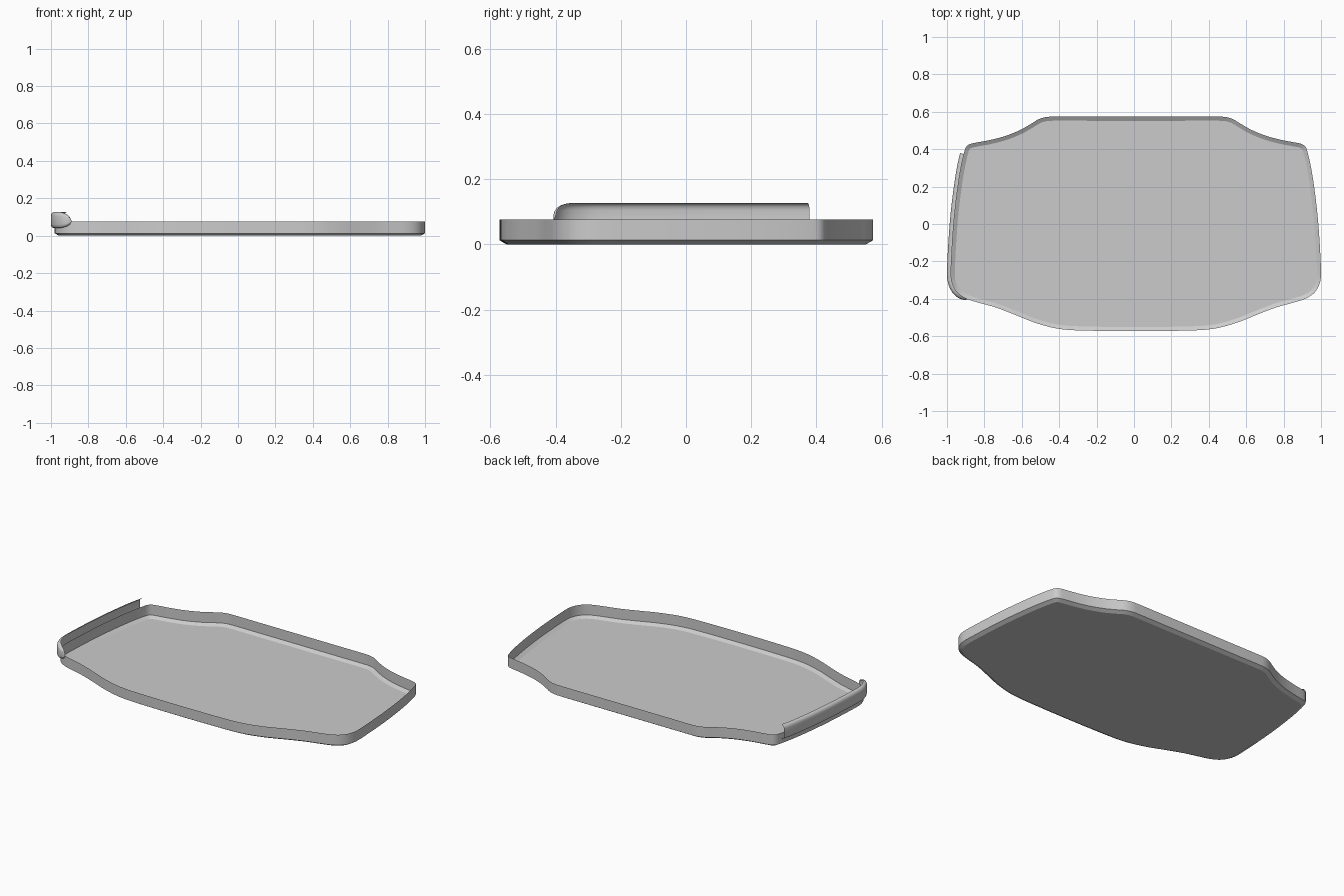
import bpy, bmesh, math
from mathutils import Vector

if "Cube" in bpy.data.objects:
    bpy.data.objects.remove(bpy.data.objects["Cube"])

CX = 0.01  # tray is slightly right of centre because the lip sticks out on the left

# Right half of the outline, back centre to front centre (relative to CX)
HALF = [(0, .574), (.25, .574), (.45, .574), (.485, .571), (.52, .56), (.56, .536), (.62, .502),
        (.70, .47), (.78, .449), (.86, .434), (.888, .427), (.905, .415), (.915, .395),
        (.935, .31), (.953, .2), (.97, .06), (.98, -.06), (.987, -.18), (.99, -.27),
        (.985, -.31), (.968, -.35), (.94, -.38), (.90, -.402), (.85, -.418), (.75, -.446),
        (.65, -.484), (.55, -.524), (.46, -.551), (.40, -.562), (.33, -.568), (.15, -.572), (0, -.573)]


def smooth_path(pts, n=4):
    out = []
    for i in range(len(pts) - 1):
        a, b, c, d = (Vector(pts[max(0, min(len(pts) - 1, i + k))]) for k in (-1, 0, 1, 2))
        L = (c - b).length
        m0 = (c - a) / max((c - b).length + (b - a).length, 1e-6) * L
        m1 = (d - b) / max((d - c).length + L, 1e-6) * L
        for j in range(n):
            t = j / n
            out.append(b * (2*t**3 - 3*t*t + 1) + m0 * (t**3 - 2*t*t + t)
                       + c * (3*t*t - 2*t**3) + m1 * (t**3 - t*t))
    return out + [Vector(pts[-1])]


def normals(path, closed):
    res, n = [], len(path)
    for i in range(n):
        a = path[i - 1] if closed or i else path[i]
        b = path[(i + 1) % n] if closed or i < n - 1 else path[i]
        t = (b - a).normalized()
        res.append(Vector((-t.y, t.x)))  # outward for clockwise paths
    return res


def build(name, rings, closed, cap=False):
    bm = bmesh.new()
    rows = [[bm.verts.new(p) for p in r] for r in rings]
    n = len(rows[0])
    for r0, r1 in zip(rows, rows[1:]):
        for i in range(n if closed else n - 1):
            k = (i + 1) % n
            bm.faces.new((r0[k], r0[i], r1[i], r1[k]))
    if cap:
        bm.faces.new(rows[0])
    mesh = bpy.data.meshes.new(name)
    bm.to_mesh(mesh)
    bm.free()
    ob = bpy.data.objects.new(name, mesh)
    bpy.context.collection.objects.link(ob)
    bpy.ops.object.select_all(action='DESELECT')
    bpy.context.view_layer.objects.active = ob
    ob.select_set(True)
    bpy.ops.object.shade_smooth_by_angle(angle=math.radians(25))
    return ob


# Tray: thin sheet with flat floor, chamfer and upright rim
right = smooth_path(HALF)
left = [Vector((-p.x, p.y)) for p in reversed(right[1:-1])]
loop = [p + Vector((CX, 0)) for p in right + left]
nrm = normals(loop, True)
rings = [[(*(p + d * off), z) for p, d in zip(loop, nrm)]
         for off, z in ((-.022, 0), (0, .013), (0, .077))]
build("tray", rings, True, cap=True)

# Curled lip along the left side, running from the front corner to the back
path = [p for p in loop if p.x < -.88 and -.41 < p.y < .39]
nrm = normals(path, False)
dist = [0]
for a, b in zip(path, path[1:]):
    dist.append(dist[-1] + (b - a).length)
profile = [(0, .040), (.007, .041), (.014, .045), (.018, .051), (.020, .06), (.020, .105),
           (.018, .115), (.013, .122), (.006, .126), (-.002, .127)]
rings = []
for off, z in profile:
    ring = []
    for p, d, s in zip(path, nrm, dist):
        t = min(1, s / .09)
        k = max(.05, math.sqrt(1 - (1 - t) ** 2))  # rounded front end
        ring.append((*(p + d * off * k), .078 + (z - .078) * k))
    rings.append(ring)
build("side_lip", rings, False)
